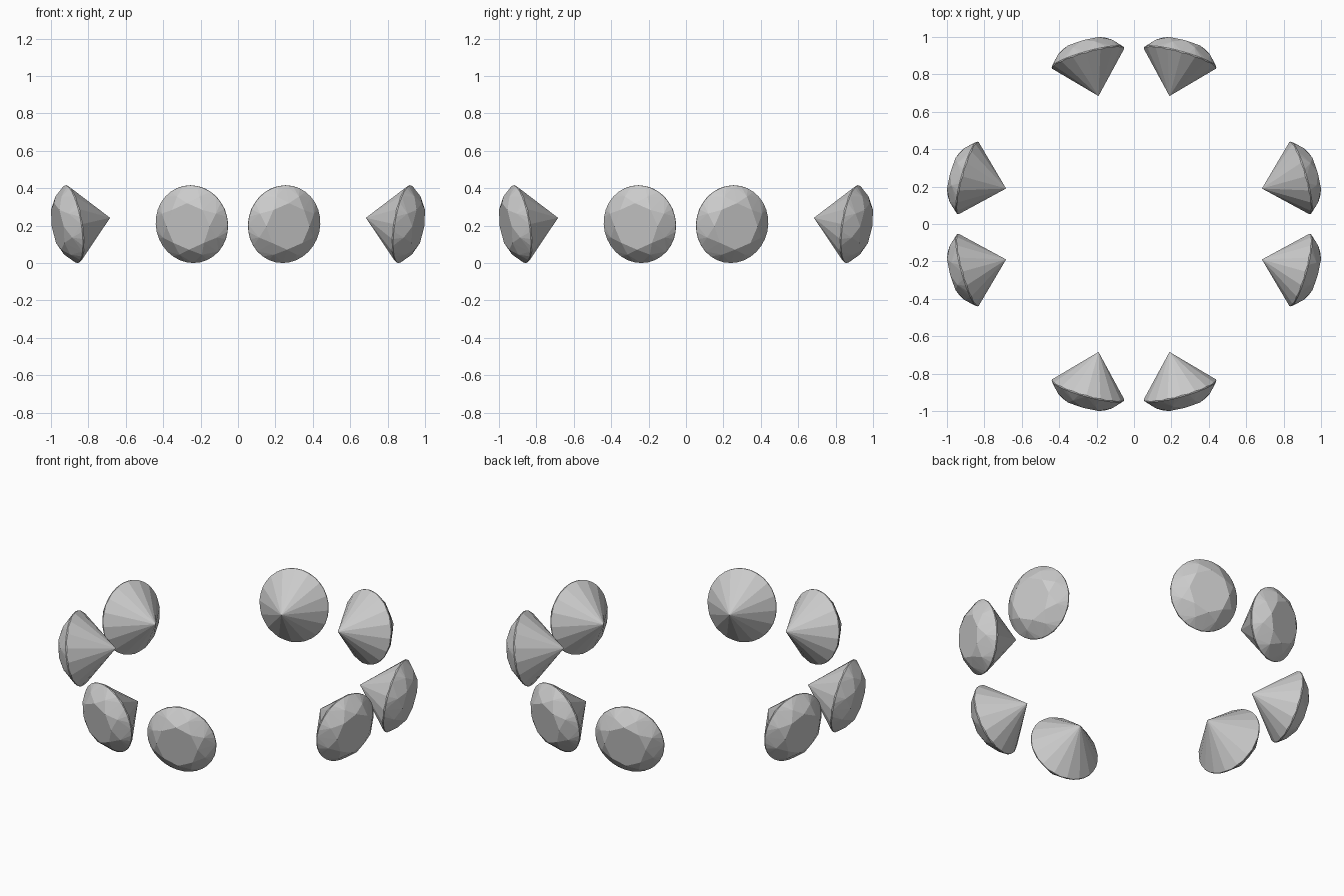
import bpy, bmesh
from math import sin, cos, pi, radians
from mathutils import Matrix

if "Cube" in bpy.data.objects:
    bpy.data.objects.remove(bpy.data.objects["Cube"])

HALF_W, HALF_H = 0.20, 0.21      # girdle radii: sideways and upright
CROWN, PAVILION = 0.078, 0.216   # heights above and below the girdle
TABLE, STAR = 0.60, 0.81         # relative radii of table and star tips
TILT, SPREAD = radians(9), radians(15.5)


def ring(bm, n, r, z, offset=0.0):
    for i in range(n):
        a = 2 * pi * i / n + offset
        bm.verts.new((HALF_H * r * cos(a), HALF_W * r * sin(a), z))


# One brilliant-cut stone, axis on +z, as the hull of its facet corners
bm = bmesh.new()
star_z = CROWN * (1 - STAR * cos(pi / 8)) / (1 - TABLE)
ring(bm, 8, TABLE, CROWN)                      # table
ring(bm, 8, STAR, star_z, pi / 8)              # star tips
ring(bm, 32, 1, 0.002)                         # girdle top
ring(bm, 16, 1, -0.002, pi / 16)               # scalloped girdle bottom
ring(bm, 16, 1, -0.006)
bm.verts.new((0, 0, -PAVILION))                # point
hull = bmesh.ops.convex_hull(bm, input=bm.verts[:])
loose = [v for v in bm.verts if not v.link_faces]
bmesh.ops.delete(bm, geom=loose, context='VERTS')
bmesh.ops.dissolve_limit(bm, angle_limit=radians(0.7), verts=bm.verts[:], edges=bm.edges[:])
bmesh.ops.recalc_face_normals(bm, faces=bm.faces[:])
bmesh.ops.rotate(bm, verts=bm.verts[:], matrix=Matrix.Rotation(pi / 2 + TILT, 3, 'Y'))

# Stand on the ground and find the ring radius that gives a 2 unit width
low = min(v.co.z for v in bm.verts)
bmesh.ops.translate(bm, verts=bm.verts[:], vec=(0, 0, -low))
reach = max(v.co.x * cos(SPREAD) - v.co.y * sin(SPREAD) for v in bm.verts)
radius = (1 - reach) / cos(SPREAD)
mesh = bpy.data.meshes.new("gemstone")
bm.to_mesh(mesh)
bm.free()

# Eight stones in pairs around the circle, tables outward
for k in range(4):
    for side in (-1, 1):
        ob = bpy.data.objects.new("gemstone", mesh)
        bpy.context.collection.objects.link(ob)
        ob.matrix_world = (Matrix.Rotation(k * pi / 2 + side * SPREAD, 4, 'Z')
                           @ Matrix.Translation((radius, 0, 0)))
